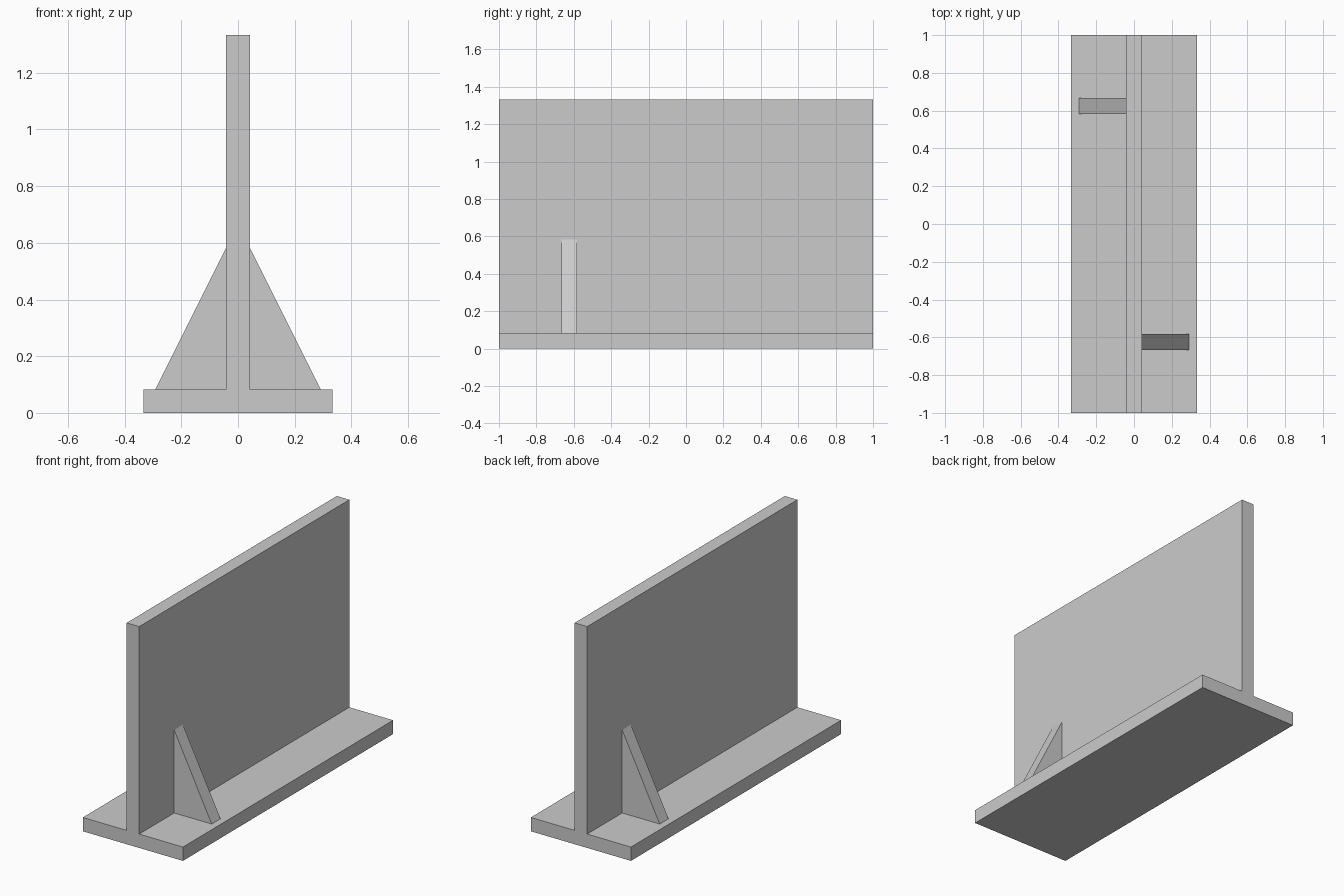
import bpy
import bmesh
from mathutils import Vector

cube = bpy.data.objects.get("Cube")
if cube:
    bpy.data.objects.remove(cube, do_unlink=True)

# Single flat grey
grey = bpy.data.materials.new("plain_grey")
grey.use_nodes = True
colour = (0.6, 0.6, 0.6, 1.0)
grey.diffuse_color = colour
grey.node_tree.nodes["Principled BSDF"].inputs["Base Color"].default_value = colour

HALF_WALL = 0.0417
BASE_TOP = 0.0833


def extrude_profile(name, profile, y_start, y_end):
    """Extrude an (x, z) outline along y."""
    bm = bmesh.new()
    face = bm.faces.new([bm.verts.new((x, y_start, z)) for x, z in profile])
    result = bmesh.ops.extrude_face_region(bm, geom=[face])
    moved = [v for v in result["geom"] if isinstance(v, bmesh.types.BMVert)]
    bmesh.ops.translate(bm, verts=moved, vec=Vector((0, y_end - y_start, 0)))
    bmesh.ops.recalc_face_normals(bm, faces=bm.faces)
    mesh = bpy.data.meshes.new(name)
    bm.to_mesh(mesh)
    bm.free()
    mesh.materials.append(grey)
    obj = bpy.data.objects.new(name, mesh)
    bpy.context.collection.objects.link(obj)
    return obj


def rectangle(half_width, bottom, top):
    return [(-half_width, bottom), (half_width, bottom),
            (half_width, top), (-half_width, top)]


# Base plate and upright panel
extrude_profile("base_plate", rectangle(0.3333, 0, BASE_TOP), -1, 1)
extrude_profile("upright_panel", rectangle(HALF_WALL, BASE_TOP, 1.3333), -1, 1)

# Triangular braces, one on each side at opposite ends
for name, side in (("left_brace", 1), ("right_brace", -1)):
    triangle = [(side * HALF_WALL, BASE_TOP), (side * 0.2917, BASE_TOP),
                (side * HALF_WALL, 0.5833)]
    extrude_profile(name, triangle, -side * 0.6667, -side * 0.5833)
